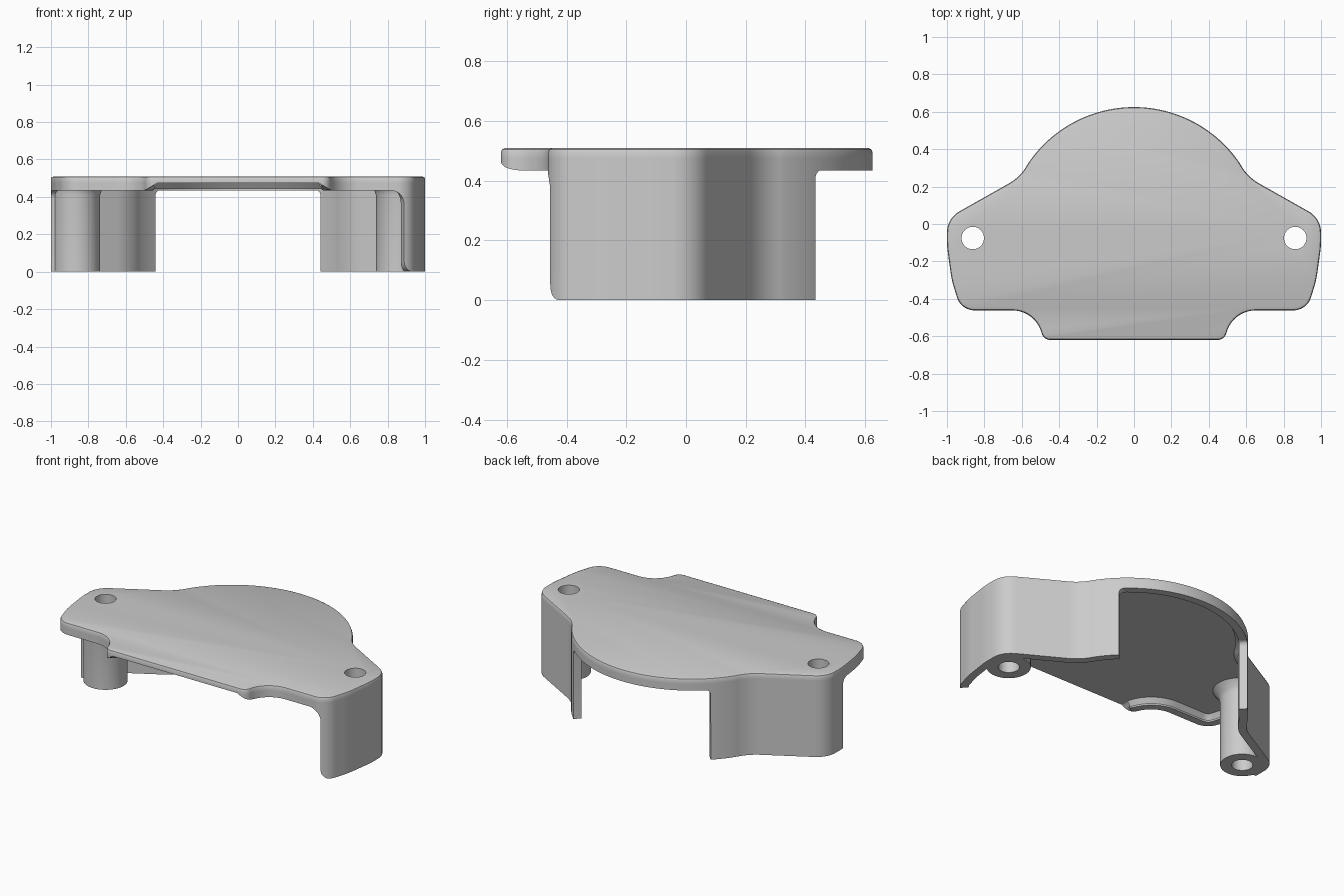
import bpy, bmesh, math
from mathutils import Vector

cube = bpy.data.objects.get("Cube")
if cube:
    bpy.data.objects.remove(cube, do_unlink=True)

TOP, CEILING, LIP = 0.51, 0.475, 0.435
ARC_Y, ARC_R = -0.058, 0.683
BOSS_X, BOSS_Y, HOLE_R, BOSS_R = 0.862, -0.075, 0.06, 0.125

grey = bpy.data.materials.new("plain grey")
grey.use_nodes = True
grey.diffuse_color = (0.6, 0.6, 0.6, 1)
grey.node_tree.nodes["Principled BSDF"].inputs["Base Color"].default_value = (0.6, 0.6, 0.6, 1)


def arc_point(deg):
    a = math.radians(deg)
    return Vector((ARC_R * math.cos(a), ARC_Y + ARC_R * math.sin(a)))


def round_corners(corners, steps=10):
    """Closed outline with every (x, y, radius) corner filleted."""
    out = []
    n = len(corners)
    for i, (x, y, r) in enumerate(corners):
        p = Vector((x, y))
        if r == 0:
            out.append(p)
            continue
        u = (Vector(corners[i - 1][:2]) - p).normalized()
        v = (Vector(corners[(i + 1) % n][:2]) - p).normalized()
        half = u.angle(v) / 2
        t = r / math.tan(half)
        centre = p + (u + v).normalized() * (r / math.sin(half))
        a, b = p + u * t - centre, p + v * t - centre
        turn = a.angle_signed(b)
        for k in range(steps + 1):
            ang = -turn * k / steps
            c, s = math.cos(ang), math.sin(ang)
            out.append(centre + Vector((a.x * c - a.y * s, a.x * s + a.y * c)))
    return out


def subdivide(points, step):
    out = []
    for i, p in enumerate(points):
        q = points[(i + 1) % len(points)]
        n = max(1, math.ceil((q - p).length / step))
        out += [p.lerp(q, k / n) for k in range(n)]
    return out


def finish(name, bm, angle=30):
    bmesh.ops.recalc_face_normals(bm, faces=bm.faces)
    mesh = bpy.data.meshes.new(name)
    bm.to_mesh(mesh)
    bm.free()
    mesh.materials.append(grey)
    obj = bpy.data.objects.new(name, mesh)
    bpy.context.collection.objects.link(obj)
    bpy.ops.object.select_all(action='DESELECT')
    obj.select_set(True)
    bpy.context.view_layer.objects.active = obj
    bpy.ops.object.shade_smooth_by_angle(angle=math.radians(angle))
    return obj


def bridge(bm, rings, closed=False):
    """Quads between successive closed rings of vertices."""
    pairs = list(zip(rings, rings[1:]))
    if closed:
        pairs.append((rings[-1], rings[0]))
    for a, b in pairs:
        for i in range(len(a)):
            j = (i + 1) % len(a)
            bm.faces.new((a[i], a[j], b[j], b[i]))


# Outline: right half, rounded back, mirrored left half
half = [(0.485, -0.62, 0.05), (0.525, -0.462, 0.16), (0.925, -0.462, 0.1),
        (0.975, -0.3, 0.5), (1.0, -0.12, 0.5), (1.0, 0.03, 0.13), (0.61, 0.25, 0.25)]
back = [(*arc_point(a), 0) for a in range(34, 147, 2)]
corners = half + back + [(-x, y, r) for x, y, r in reversed(half)]
outline = subdivide(round_corners(corners), 0.015)
count = len(outline)

inward = []
for i in range(count):
    d = (outline[(i + 1) % count] - outline[i - 1]).normalized()
    inward.append(Vector((-d.y, d.x)))

lengths = [0.0]
for i in range(count):
    lengths.append(lengths[-1] + (outline[(i + 1) % count] - outline[i]).length)


def station(x, y):
    """Distance along the outline of the vertex nearest a point."""
    i = min(range(count), key=lambda k: (outline[k] - Vector((x, y))).length)
    return lengths[i]


def sample(s):
    i = next(k for k in range(count) if lengths[k + 1] > s or k == count - 1)
    f = (s - lengths[i]) / (lengths[i + 1] - lengths[i])
    j = (i + 1) % count
    return outline[i].lerp(outline[j], f), inward[i].lerp(inward[j], f)


# Cover plate with a chamfered top edge
bm = bmesh.new()
rings = []
for inset, z in ((0, CEILING), (0, 0.495), (0.004, 0.505), (0.015, TOP)):
    rings.append([bm.verts.new((*(p + n * inset), z)) for p, n in zip(outline, inward)])
bridge(bm, rings)
bm.faces.new(rings[0])
bm.faces.new(rings[-1])
plate = finish("cover_plate", bm)

# Screw holes through the plate
for side in (-1, 1):
    bpy.ops.mesh.primitive_cylinder_add(vertices=48, radius=HOLE_R, depth=1,
                                        location=(side * BOSS_X, BOSS_Y, TOP))
    cutter = bpy.context.object
    cutter.name = "hole_cutter"
    cutter.hide_render = True
    bpy.context.view_layer.objects.active = plate
    mod = plate.modifiers.new("screw_hole", 'BOOLEAN')
    mod.operation, mod.solver, mod.object = 'DIFFERENCE', 'EXACT', cutter
    bpy.ops.object.modifier_apply(modifier=mod.name)
    bpy.data.objects.remove(cutter, do_unlink=True)

# Skirt: a shallow lip that drops to the floor along the two side walls
# Each wall: start, end, foot radius, fillet at start, fillet at end
walls = [(station(0.89, -0.46), station(*arc_point(46)), 0.055, 0.075, 0.03),
         (station(*arc_point(134)), station(-1, -0.12), 0, 0.03, 0.045)]


def skirt_bottom(s, p):
    for start, end, foot, fillet_a, fillet_b in walls:
        if start <= s <= end:
            d = foot - (s - start)
            return foot - math.sqrt(foot * foot - d * d) if d > 0 else 0
        gap, r = (start - s, fillet_a) if s < start else (s - end, fillet_b)
        if gap < r:
            return LIP - r + math.sqrt(r * r - (r - gap) ** 2)
    if p.y < -0.55 and abs(p.x) < 0.5:
        return LIP + (CEILING - LIP) * min(1, (0.5 - abs(p.x)) / 0.07)
    return LIP


stations = set(lengths)
for start, end, foot, fa, fb in walls:
    stations |= {start - 0.0002, end + 0.0002}
    stations |= {start + foot * k * k / 64 for k in range(9)}
    stations |= {start - fa * k * k / 64 for k in range(1, 9)}
    stations |= {end + fb * k * k / 64 for k in range(1, 9)}

bm = bmesh.new()
previous = None
for s in sorted(stations):
    p, n = sample(s)
    z = skirt_bottom(s, p)
    if z > CEILING - 0.0005:
        if previous:
            bm.faces.new(previous)
        previous = None
        continue
    section = [(0, z), (0.048, z), (0.048, max(z, 0.445)), (0.07, CEILING), (0, CEILING)]
    ring = [bm.verts.new((*(p + n * d), h)) for d, h in section]
    if previous:
        bridge(bm, [previous, ring])
    else:
        bm.faces.new(ring)
    previous = ring
finish("skirt_and_side_walls", bm)

# Hollow screw bosses, flared where they meet the ceiling
for name, side in (("left_screw_boss", 1), ("right_screw_boss", -1)):
    bm = bmesh.new()
    rings = []
    for r, z, shift in ((HOLE_R, 0, 0), (BOSS_R, 0, 0), (BOSS_R, 0.41, 0), (0.13, 0.44, 0.005),
                        (0.15, CEILING, 0.022), (HOLE_R, CEILING, 0)):
        rings.append([bm.verts.new((side * (BOSS_X - shift) + r * math.cos(a),
                                    BOSS_Y + r * math.sin(a), z))
                      for a in (math.tau * k / 48 for k in range(48))])
    bridge(bm, rings, closed=True)
    finish(name, bm)
